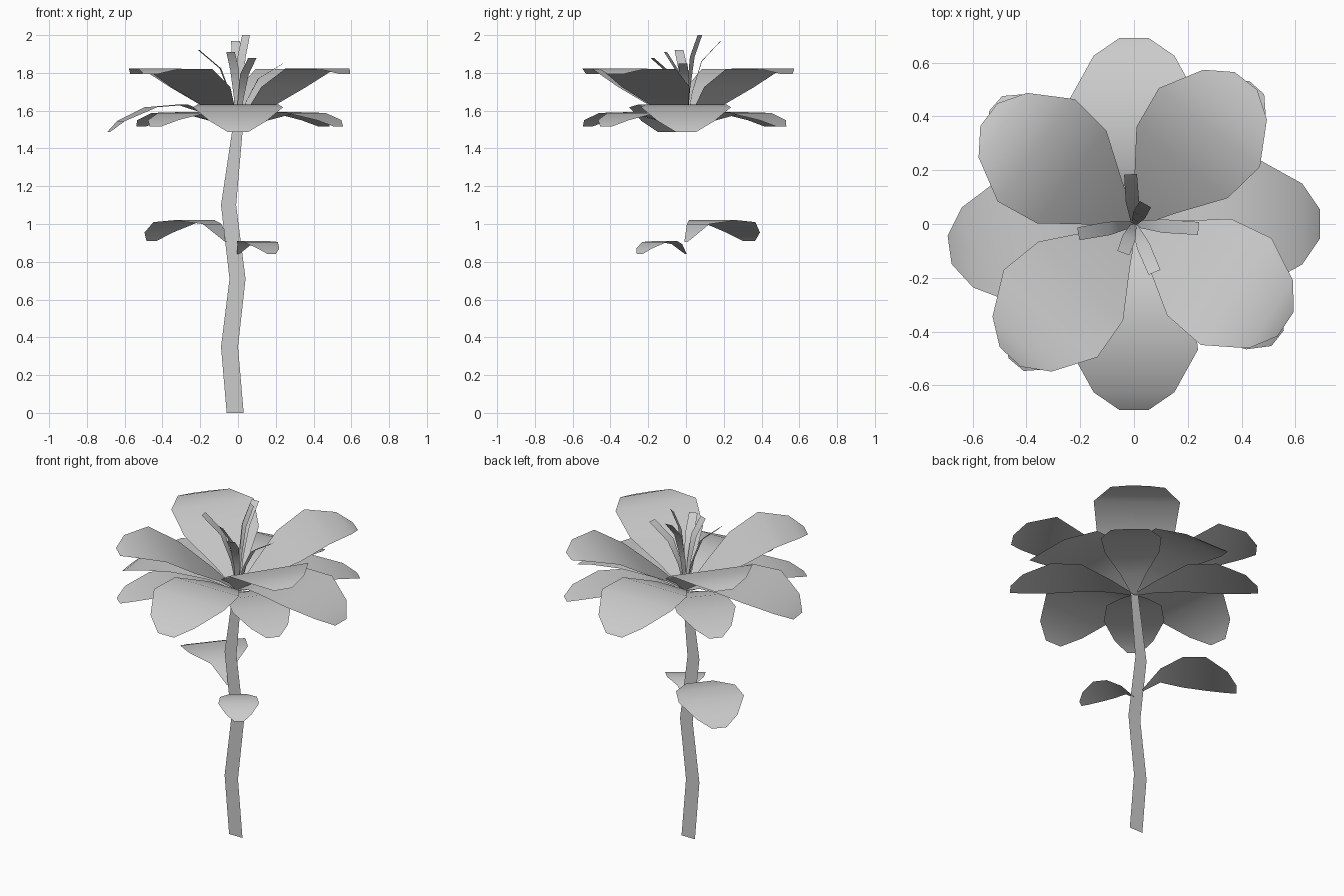
import bpy
from math import radians, cos, sin

if "Cube" in bpy.data.objects:
    bpy.data.objects.remove(bpy.data.objects["Cube"])


def strip(name, pairs, smooth=True):
    """Thin ribbon through a list of (left point, right point) pairs."""
    verts = [p for pair in pairs for p in pair]
    faces = [(2*i, 2*i+1, 2*i+3, 2*i+2) for i in range(len(pairs) - 1)]
    me = bpy.data.meshes.new(name)
    me.from_pydata(verts, [], faces)
    me.polygons.foreach_set("use_smooth", [smooth] * len(faces))
    ob = bpy.data.objects.new(name, me)
    bpy.context.collection.objects.link(ob)
    return ob


def blade(name, angle, rows, base=(0, 0)):
    """Rows of (distance, half width, height) pointed along an angle."""
    c, s = cos(radians(angle)), sin(radians(angle))
    strip(name, [((base[0] + u*c - v*s, base[1] + u*s + v*c, z),
                  (base[0] + u*c + v*s, base[1] + u*s - v*c, z))
                 for u, v, z in reversed(rows)])


# Shared petal outline: (distance, half width)
OUTLINE = [(0, .015), (.13, .1), (.29, .215), (.455, .238), (.61, .15), (.675, .053)]


def petal(name, angle, heights, length=1.0, width=1.0, base=(0, 0)):
    blade(name, angle, [(u*length, v*width, z) for (u, v), z in zip(OUTLINE, heights)], base)


# Upper petals, rising
for a in (52, 143, 227, 326.5):
    petal("upper_petal", a, (1.5, 1.61, 1.725, 1.82, 1.822, 1.795))

# Middle petals, arched and drooping
for a in (0, 90, 188, 270):
    petal("middle_petal", a, (1.5, 1.575, 1.632, 1.618, 1.545, 1.487), 1.025, 1.0)

# Lower petals, narrower and flatter
for a in (48, 139, 230, 321.5):
    petal("lower_petal", a, (1.49, 1.545, 1.592, 1.588, 1.55, 1.515), 1.01, .7)

# Leaves
petal("large_leaf", 140, (.905, 1.0, 1.02, 1.01, .955, .91), .77, .78, (-.06, 0))
petal("small_leaf", -54, (.84, .893, .91, .905, .87, .84), .45, .47)

# Stamens: angle, reach, tip height
for a, r, top in ((-4, .24, 1.85), (-67, .195, 1.88), (-110, .115, 1.91),
                  (190, .21, 1.92), (94, .185, 1.97), (60, .085, 2.0)):
    h = top - 1.5
    blade("stamen", a, [(0, .01, 1.5), (.18*r, .016, 1.5 + .42*h),
                        (.45*r, .025, 1.5 + .77*h), (r, .024, top)])

# Flat stem
strip("stem", [((l, 0, z), (r, 0, z)) for l, r, z in (
    (-.06, .03, 0), (-.09, 0, .35), (-.045, .04, .71),
    (-.09, -.01, 1.1), (-.03, .025, 1.5))], False)
